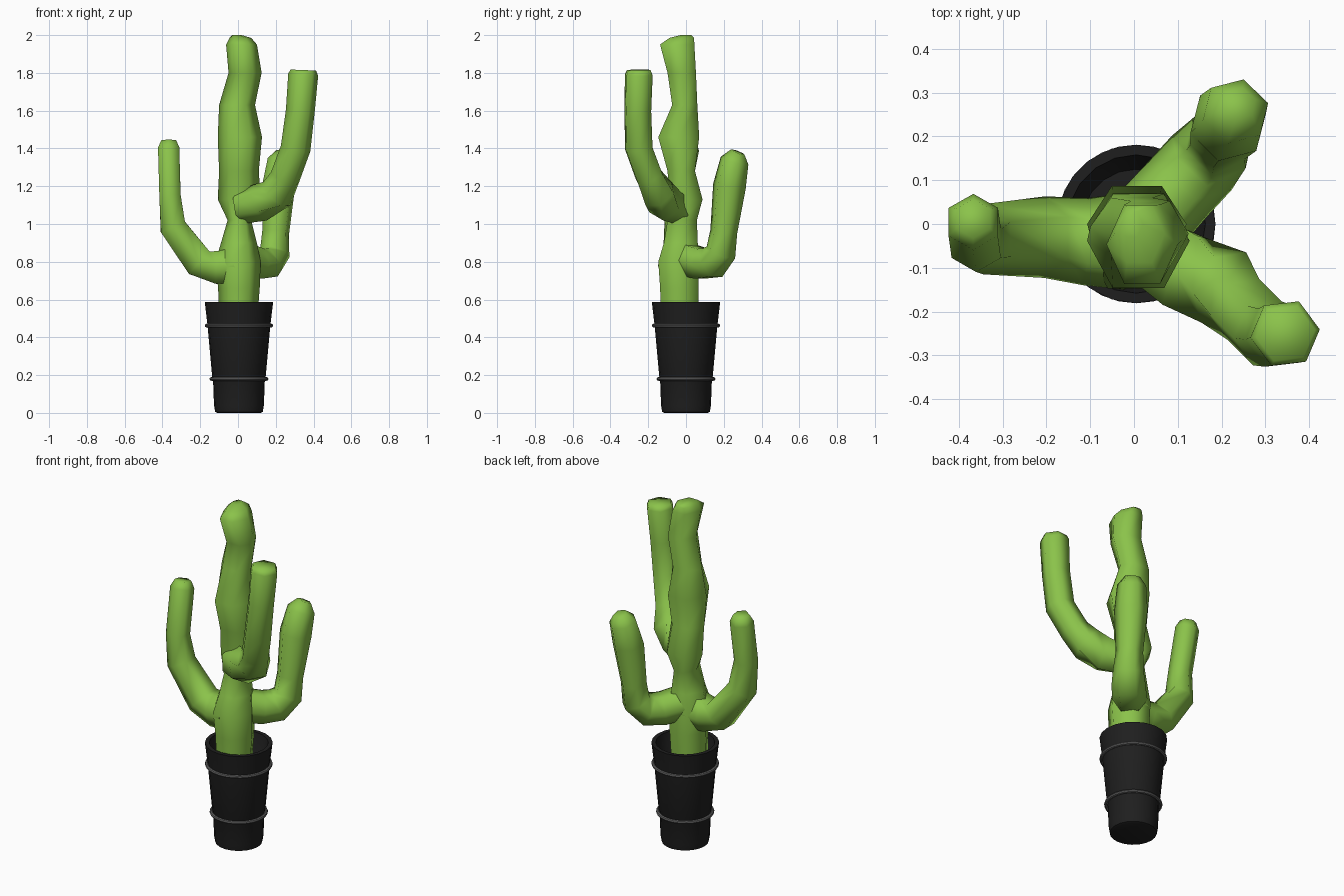
import bpy, bmesh, math
from mathutils import Vector

if "Cube" in bpy.data.objects:
    bpy.data.objects.remove(bpy.data.objects["Cube"])


def material(name, rgb):
    m = bpy.data.materials.new(name)
    m.diffuse_color = (*rgb, 1)
    m.use_nodes = True
    m.node_tree.nodes["Principled BSDF"].inputs["Base Color"].default_value = m.diffuse_color
    return m


GREEN = material("cactus green", (0.258, 0.546, 0.069))
BLACK = material("pot black", (0.0135, 0.0135, 0.0135))
GREY = material("band grey", (0.12, 0.12, 0.12))


def finish(bm, name, mat, angle):
    bmesh.ops.recalc_face_normals(bm, faces=bm.faces)
    mesh = bpy.data.meshes.new(name)
    bm.to_mesh(mesh)
    bm.free()
    obj = bpy.data.objects.new(name, mesh)
    bpy.context.collection.objects.link(obj)
    mesh.materials.append(mat)
    bpy.ops.object.select_all(action='DESELECT')
    obj.select_set(True)
    bpy.context.view_layer.objects.active = obj
    bpy.ops.object.shade_smooth_by_angle(angle=math.radians(angle))
    return obj


def skin(bm, rings, close=False):
    pairs = list(zip(rings, rings[1:]))
    if close:
        pairs.append((rings[-1], rings[0]))
    for a, b in pairs:
        n = len(a)
        for i in range(n):
            j = (i + 1) % n
            bm.faces.new((a[i], a[j], b[j], b[i]))


def lathe(name, profile, mat, sides=20, closed=False, cx=0.005):
    bm = bmesh.new()
    rings = [[bm.verts.new((cx + r * math.cos(2 * math.pi * i / sides),
                            r * math.sin(2 * math.pi * i / sides), z))
              for i in range(sides)] for r, z in profile]
    skin(bm, rings, closed)
    if not closed:
        bm.faces.new(rings[0])
        bm.faces.new(rings[-1])
    return finish(bm, name, mat, 35)


def stem(name, points, up_hint, sides=6):
    """Six-sided tube along points (x, y, z, radius)."""
    bm = bmesh.new()
    pts = [Vector(p[:3]) for p in points]
    rings = []
    side = Vector(up_hint)
    for k, p in enumerate(pts):
        t = (pts[min(k + 1, len(pts) - 1)] - pts[max(k - 1, 0)]).normalized()
        u = (side - t * side.dot(t)).normalized()
        v = t.cross(u)
        r = points[k][3]
        rings.append([bm.verts.new(p + r * (u * math.cos(a) + v * math.sin(a)))
                      for a in (2 * math.pi * i / sides for i in range(sides))])
    skin(bm, rings)
    bm.faces.new(rings[0])
    bm.faces.new(rings[-1])
    return finish(bm, name, GREEN, 75)


# Pot with open top
lathe("pot", [(0.115, 0), (0.126, 0.005), (0.132, 0.04), (0.137, 0.175), (0.141, 0.185),
              (0.166, 0.46), (0.181, 0.587), (0.158, 0.587), (0.148, 0.53), (0.125, 0.47)], BLACK)

# Two bands around the pot
for name, r, z in (("upper_band", 0.171, 0.462), ("lower_band", 0.146, 0.18)):
    lathe(name, [(r + 0.010 * math.cos(a), z + 0.010 * math.sin(a))
                 for a in (math.pi * k / 4 for k in range(8))], GREY, 28, True)

# Trunk: bounds (z, x min, x max, y min, y max) for each ring
bounds = [(0.47, -0.10, 0.10, -0.135, 0.065), (0.66, -0.105, 0.115, -0.14, 0.07),
          (0.80, -0.12, 0.12, -0.15, 0.07), (0.90, -0.09, 0.10, -0.12, 0.065),
          (1.02, -0.055, 0.07, -0.10, 0.06),
          (1.13, -0.107, 0.12, -0.09, 0.09), (1.28, -0.10, 0.11, -0.10, 0.05),
          (1.46, -0.107, 0.127, -0.15, 0.073), (1.63, -0.10, 0.09, -0.075, 0.062),
          (1.80, -0.05, 0.125, -0.10, 0.055), (1.95, -0.063, 0.10, -0.14, 0.047),
          (1.985, -0.045, 0.07, -0.09, 0.045), (2.0, -0.03, 0.02, -0.03, 0.03)]
bm = bmesh.new()
rings = []
for z, x0, x1, y0, y1 in bounds:
    rings.append([bm.verts.new(((x0 + x1) / 2 + (x1 - x0) / 2 * math.cos(a),
                                (y0 + y1) / 2 + (y1 - y0) / 2 * 1.12 * math.sin(a), z))
                  for a in (math.pi / 3 * i for i in range(6))])
skin(bm, rings)
bm.faces.new(rings[0])
bm.faces.new(rings[-1])
finish(bm, "trunk", GREEN, 75)

# Three arms bending upward
stem("left_arm", [(-0.02, -0.04, 0.78, 0.11), (-0.11, -0.04, 0.77, 0.10),
                  (-0.205, -0.03, 0.795, 0.093), (-0.345, -0.035, 0.985, 0.08),
                  (-0.36, -0.045, 1.15, 0.065), (-0.367, 0.005, 1.40, 0.065),
                  (-0.367, 0.012, 1.44, 0.045)], (0, 1, 0))
stem("front_right_arm", [(0.02, -0.05, 1.09, 0.09), (0.12, -0.11, 1.115, 0.102),
                         (0.205, -0.145, 1.16, 0.095), (0.25, -0.195, 1.25, 0.08),
                         (0.305, -0.25, 1.40, 0.08),
                         (0.33, -0.255, 1.60, 0.077), (0.345, -0.25, 1.79, 0.08),
                         (0.346, -0.25, 1.815, 0.068)], (0.6, -0.8, 0))
stem("back_right_arm", [(0.01, -0.02, 0.82, 0.095), (0.10, 0.08, 0.79, 0.092),
                        (0.155, 0.14, 0.795, 0.092), (0.195, 0.185, 0.85, 0.083),
                        (0.20, 0.20, 0.96, 0.074),
                        (0.215, 0.23, 1.20, 0.09), (0.232, 0.257, 1.335, 0.078),
                        (0.24, 0.275, 1.38, 0.04)], (0.7, -0.7, 0))
